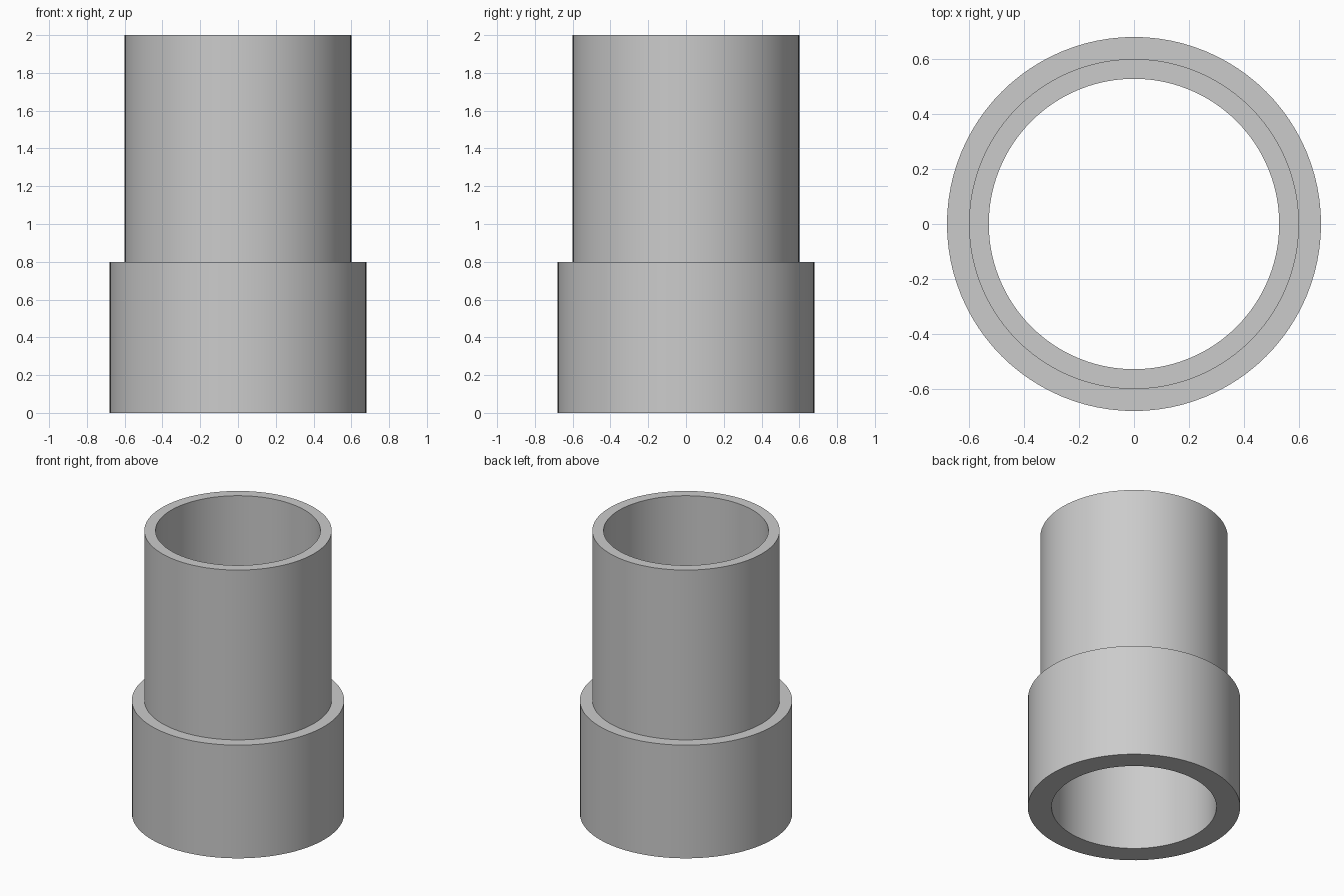
import bpy, bmesh, math

if "Cube" in bpy.data.objects:
    bpy.data.objects.remove(bpy.data.objects["Cube"])

SEGMENTS = 96
BORE, TUBE, COLLAR = 0.528, 0.60, 0.68
SHOULDER, HEIGHT = 0.80, 2.0

grey = bpy.data.materials.new("light grey")
grey.diffuse_color = (0.6, 0.6, 0.6, 1)
grey.use_nodes = True
grey.node_tree.nodes["Principled BSDF"].inputs["Base Color"].default_value = grey.diffuse_color


def lathe(name, profile, material):
    """Revolve a closed (radius, height) profile around z."""
    bm = bmesh.new()
    rings = []
    for r, z in profile:
        angles = [2 * math.pi * i / SEGMENTS for i in range(SEGMENTS)]
        rings.append([bm.verts.new((r * math.cos(a), r * math.sin(a), z)) for a in angles])
    for k, ring in enumerate(rings):
        above = rings[(k + 1) % len(rings)]
        for i in range(SEGMENTS):
            j = (i + 1) % SEGMENTS
            bm.faces.new((ring[i], ring[j], above[j], above[i]))
    bmesh.ops.recalc_face_normals(bm, faces=bm.faces)
    mesh = bpy.data.meshes.new(name)
    bm.to_mesh(mesh)
    bm.free()
    mesh.materials.append(material)
    obj = bpy.data.objects.new(name, mesh)
    bpy.context.collection.objects.link(obj)
    bpy.ops.object.select_all(action='DESELECT')
    obj.select_set(True)
    bpy.context.view_layer.objects.active = obj
    bpy.ops.object.shade_smooth_by_angle(angle=math.radians(30))
    return obj


# Stepped pipe: wide collar below, narrower tube above, one straight bore
lathe("stepped_pipe", [
    (BORE, 0), (COLLAR, 0), (COLLAR, SHOULDER),
    (TUBE, SHOULDER), (TUBE, HEIGHT), (BORE, HEIGHT),
], grey)
